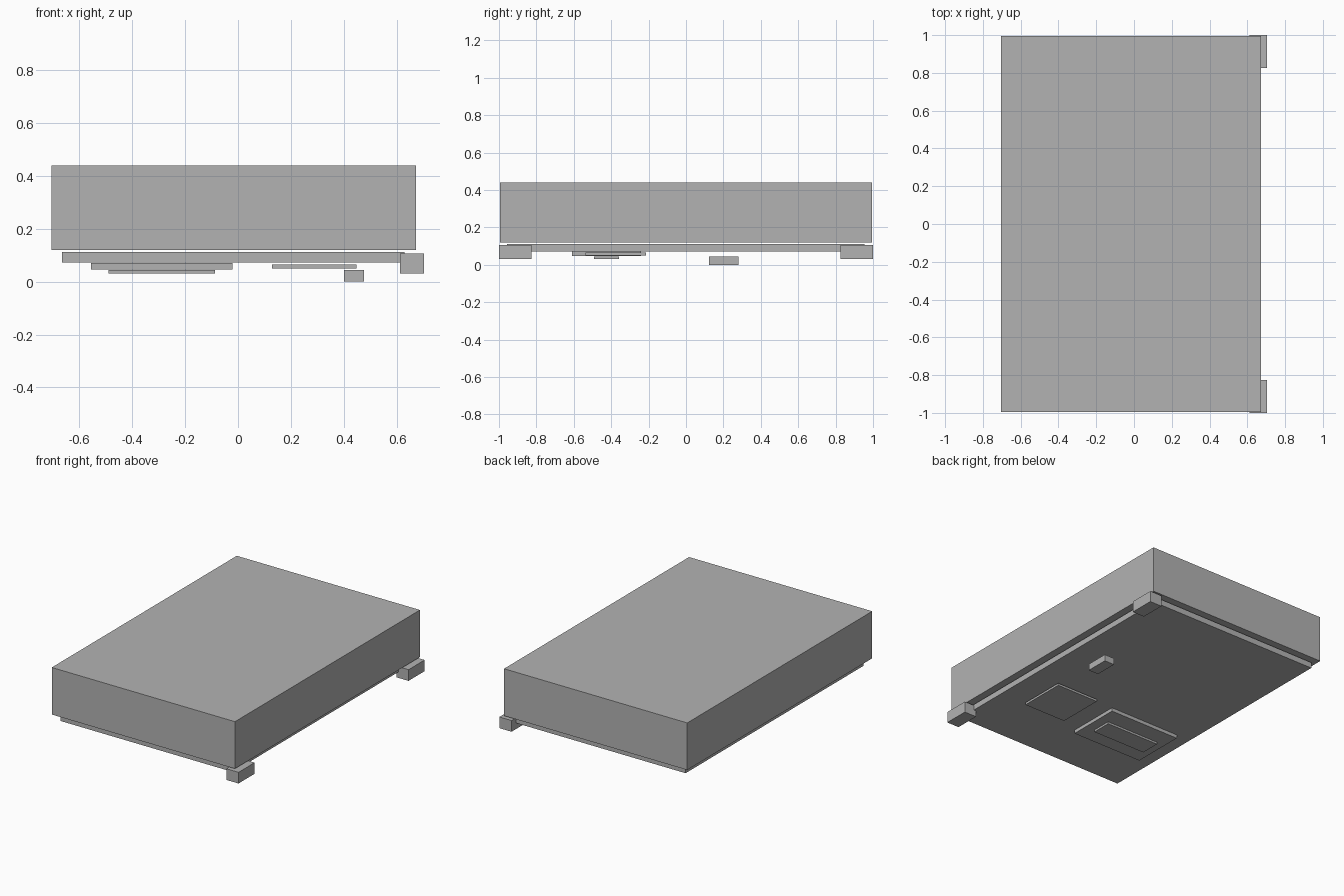
import bpy

cube = bpy.data.objects.get("Cube")
if cube:
    bpy.data.objects.remove(cube, do_unlink=True)

grey = bpy.data.materials.new("plain grey")
grey.use_nodes = True
colour = (0.45, 0.45, 0.45, 1)
grey.diffuse_color = colour
grey.node_tree.nodes["Principled BSDF"].inputs["Base Color"].default_value = colour


def box(name, x, y, z):
    """Flat-faced box from its (min, max) extent on each axis."""
    spans = (x, y, z)
    bpy.ops.mesh.primitive_cube_add(size=1, location=[(a + b) / 2 for a, b in spans])
    obj = bpy.context.object
    obj.name = name
    obj.scale = [b - a for a, b in spans]
    bpy.ops.object.transform_apply(location=False, rotation=False, scale=True)
    obj.data.materials.append(grey)
    return obj


# Main body and the slightly smaller plate below it
box("main_body", (-0.705, 0.673), (-0.994, 0.994), (0.12, 0.44))
box("base_plate", (-0.665, 0.63), (-0.956, 0.954), (0.072, 0.112))

# Corner blocks along the left edge
for name, side in (("front_corner_block", -1), ("back_corner_block", 1)):
    box(name, (0.612, 0.704), sorted((side * 0.827, side)), (0.03, 0.106))

# Details on the underside
box("large_panel", (-0.555, -0.02), (-0.61, -0.24), (0.046, 0.07))
box("inner_panel", (-0.49, -0.086), (-0.493, -0.357), (0.03, 0.044))
box("square_panel", (0.128, 0.447), (-0.537, -0.214), (0.05, 0.065))
box("small_connector", (0.4, 0.476), (0.122, 0.28), (0.0, 0.045))
